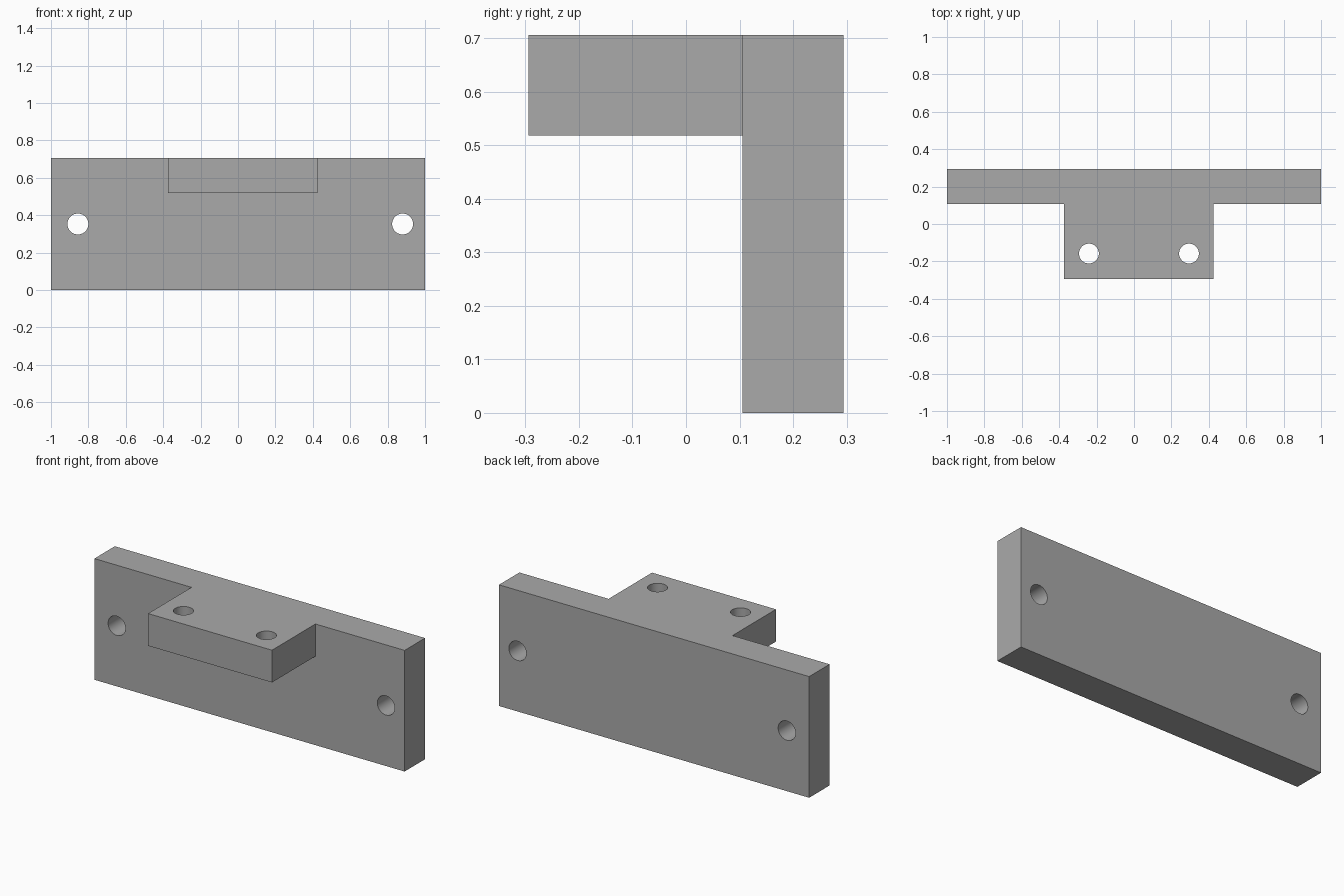
import bpy
from math import pi

cube = bpy.data.objects.get("Cube")
if cube:
    bpy.data.objects.remove(cube, do_unlink=True)

HALF_DEPTH, HEIGHT, THICK = 0.294, 0.706, 0.188

grey = bpy.data.materials.new("plain grey")
grey.use_nodes = True
grey.diffuse_color = (0.4, 0.4, 0.4, 1)
grey.node_tree.nodes["Principled BSDF"].inputs["Base Color"].default_value = (0.4, 0.4, 0.4, 1)


def box(name, low, high):
    """Axis-aligned box between two corners."""
    centre = [(a + b) / 2 for a, b in zip(low, high)]
    bpy.ops.mesh.primitive_cube_add(size=1, location=centre)
    ob = bpy.context.object
    ob.name = name
    ob.scale = [b - a for a, b in zip(low, high)]
    bpy.ops.object.transform_apply(location=True, rotation=False, scale=True)
    ob.data.materials.append(grey)
    return ob


def drill(name, location, radius, rotation=(0, 0, 0)):
    """Round cutter for a through hole."""
    bpy.ops.mesh.primitive_cylinder_add(vertices=48, radius=radius, depth=0.4,
                                        location=location, rotation=rotation)
    ob = bpy.context.object
    ob.name = name
    ob.data.materials.append(grey)
    return ob


def combine(target, tool, operation):
    """Apply a boolean and discard the tool."""
    mod = target.modifiers.new(operation.lower(), "BOOLEAN")
    mod.operation, mod.solver, mod.object = operation, "EXACT", tool
    bpy.context.view_layer.objects.active = target
    bpy.ops.object.modifier_apply(modifier=mod.name)
    bpy.data.objects.remove(tool, do_unlink=True)


# Upright plate with the flush-topped tab standing out at the front
bracket = box("mounting_bracket", (-1, HALF_DEPTH - THICK, 0), (1, HALF_DEPTH, HEIGHT))
tab = box("tab", (-0.374, -HALF_DEPTH, HEIGHT - THICK), (0.425, 0.2, HEIGHT))
combine(bracket, tab, "UNION")

# Screw holes through the plate, then through the tab
for x in (-0.856, 0.88):
    combine(bracket, drill("plate_hole", (x, 0.2, 0.353), 0.056, (pi / 2, 0, 0)), "DIFFERENCE")
for x in (-0.241, 0.294):
    combine(bracket, drill("tab_hole", (x, -0.158, 0.61), 0.053), "DIFFERENCE")

# Smooth hole walls, crisp edges
bpy.ops.object.select_all(action="DESELECT")
bracket.select_set(True)
bpy.context.view_layer.objects.active = bracket
bpy.ops.object.shade_smooth_by_angle(angle=pi / 6)
